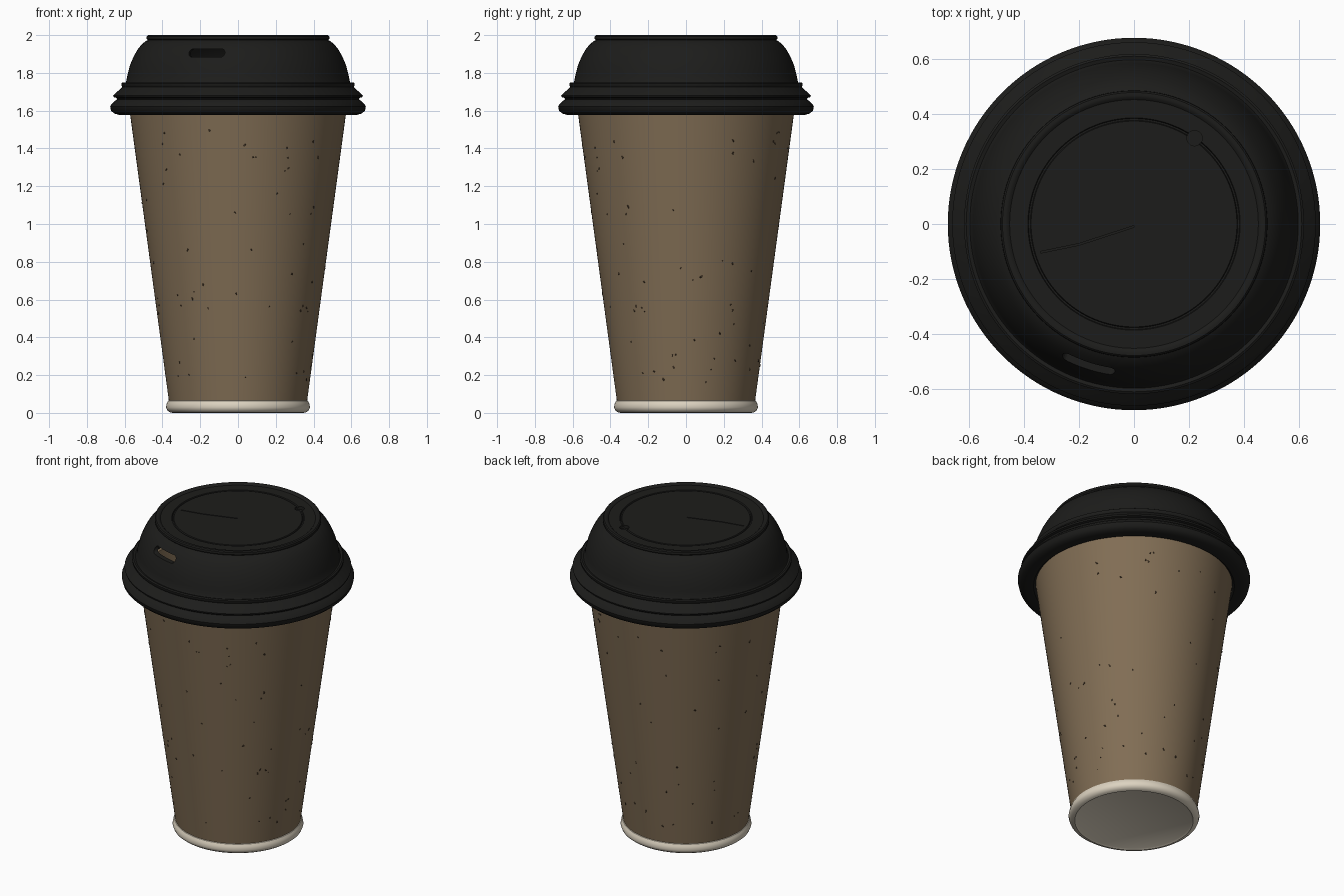
import bpy, bmesh, math, random
from mathutils import Vector, Matrix

if "Cube" in bpy.data.objects:
    bpy.data.objects.remove(bpy.data.objects["Cube"])

random.seed(4)
SEG = 128


def material(name, color):
    m = bpy.data.materials.new(name)
    m.diffuse_color = (*color, 1)
    m.use_nodes = True
    m.node_tree.nodes["Principled BSDF"].inputs["Base Color"].default_value = m.diffuse_color
    return m


def make_object(name, bm, mat=None):
    bmesh.ops.recalc_face_normals(bm, faces=bm.faces)
    me = bpy.data.meshes.new(name)
    bm.to_mesh(me)
    bm.free()
    ob = bpy.data.objects.new(name, me)
    bpy.context.collection.objects.link(ob)
    if mat:
        me.materials.append(mat)
    return ob


def smooth(ob, angle=35):
    bpy.ops.object.select_all(action='DESELECT')
    ob.select_set(True)
    bpy.context.view_layer.objects.active = ob
    bpy.ops.object.shade_smooth_by_angle(angle=math.radians(angle))


def lathe(name, profile, mat):
    """Revolve (radius, z) points about z; the profile starts and ends on the axis."""
    bm = bmesh.new()
    vs = [bm.verts.new((r, 0, z)) for r, z in profile]
    es = [bm.edges.new(p) for p in zip(vs, vs[1:])]
    bmesh.ops.spin(bm, geom=vs + es, cent=(0, 0, 0), axis=(0, 0, 1),
                   angle=math.tau, steps=SEG, use_merge=False)
    bmesh.ops.remove_doubles(bm, verts=bm.verts, dist=1e-5)
    ob = make_object(name, bm, mat)
    smooth(ob)
    return ob


def prism(name, outline, depth, matrix):
    """Extrude a flat outline along local z, as a cutter."""
    bm = bmesh.new()
    face = bm.faces.new([bm.verts.new((x, y, 0)) for x, y in outline])
    top = bmesh.ops.extrude_face_region(bm, geom=[face])
    bmesh.ops.translate(bm, vec=(0, 0, depth),
                        verts=[v for v in top['geom'] if isinstance(v, bmesh.types.BMVert)])
    bm.transform(matrix)
    ob = make_object(name, bm)
    ob.hide_render = True
    ob.hide_set(True)
    return ob


def capsule(length, r, n=10):
    h = length / 2 - r
    arc = [-math.pi / 2 + math.pi * i / n for i in range(n + 1)]
    return ([(h + r * math.cos(a), r * math.sin(a)) for a in arc]
            + [(-h - r * math.cos(a), -r * math.sin(a)) for a in arc])


paper = material("kraft_paper", (0.22, 0.155, 0.09))
black = material("black_plastic", (0.012, 0.012, 0.011))
white = material("white_paper", (0.72, 0.65, 0.53))
dark = material("dark_fleck", (0.05, 0.032, 0.018))

# Tapered paper cup, hollow inside
R0, Z0, R1, Z1 = 0.364, 0.05, 0.578, 1.63
lathe("cup_body", [(0, Z0), (R0, Z0), (R1, Z1), (R1 - 0.02, Z1),
                   (R0 - 0.015, Z0 + 0.03), (0, Z0 + 0.03)], paper)

# White rolled foot
lathe("cup_foot", [(0, 0.006), (0.335, 0.006), (0.345, 0), (0.36, 0.003), (0.375, 0.014),
                   (0.381, 0.03), (0.377, 0.05), (0.37, 0.064), (0.364, 0.067),
                   (0.355, 0.06), (0, 0.06)], white)

# Domed lid with a double snap rim and recessed, grooved top
lid = lathe("lid", [
    (0, 1.991), (0.374, 1.991), (0.377, 1.983), (0.383, 1.983), (0.386, 1.991),
    (0.452, 1.991), (0.46, 1.998), (0.468, 2.0), (0.478, 1.999), (0.484, 1.993),
    (0.485, 1.98), (0.478, 1.973), (0.488, 1.968), (0.509, 1.952), (0.53, 1.926),
    (0.553, 1.886), (0.572, 1.84), (0.585, 1.79), (0.592, 1.754), (0.597, 1.746),
    (0.61, 1.75), (0.618, 1.745), (0.617, 1.732), (0.612, 1.725), (0.626, 1.712),
    (0.65, 1.692), (0.661, 1.681), (0.659, 1.672), (0.645, 1.668), (0.639, 1.66),
    (0.651, 1.652), (0.668, 1.637), (0.677, 1.622), (0.672, 1.6), (0.656, 1.585),
    (0.63, 1.578), (0.585, 1.578), (0.572, 1.59), (0.58, 1.66), (0.572, 1.75),
    (0.552, 1.83), (0.51, 1.91), (0.46, 1.955), (0, 1.955)], black)

# Cutters: sip slot, vent hole and bent slit in the lid
slot = prism("sip_slot_cutter", capsule(0.2, 0.022), 0.5,
             Matrix.Rotation(math.radians(-18), 4, 'Z')
             @ Matrix.Translation((0, -0.4, 1.905)) @ Matrix.Rotation(math.pi / 2, 4, 'X'))
hole = prism("vent_hole_cutter", capsule(0.0561, 0.028), 0.2,
             Matrix.Translation((0.22, 0.312, 1.972)))
slit = prism("slit_cutter", [(0, -0.006), (-0.2, -0.071), (-0.34, -0.1), (-0.34, -0.106),
                             (-0.199, -0.077), (0, -0.012)], 0.2,
             Matrix.Translation((0, 0, 1.983)))
for cutter in (slot, hole, slit):
    mod = lid.modifiers.new(cutter.name, 'BOOLEAN')
    mod.object = cutter
    mod.operation = 'DIFFERENCE'
    mod.solver = 'EXACT'

# Tiny dark flecks scattered in the paper
bm = bmesh.new()
for _ in range(110):
    z = random.uniform(0.15, 1.5)
    a = random.uniform(0, math.tau)
    r = R0 + (R1 - R0) * (z - Z0) / (Z1 - Z0)
    s = random.uniform(0.003, 0.006)
    m = (Matrix.Rotation(a, 4, 'Z') @ Matrix.Translation((r, 0, z))
         @ Matrix.Rotation(random.uniform(-1, 1), 4, 'X')
         @ Matrix.Diagonal((0.003, s, s * random.uniform(1, 2), 1)))
    bmesh.ops.create_icosphere(bm, subdivisions=1, radius=1, matrix=m)
make_object("paper_flecks", bm, dark)
